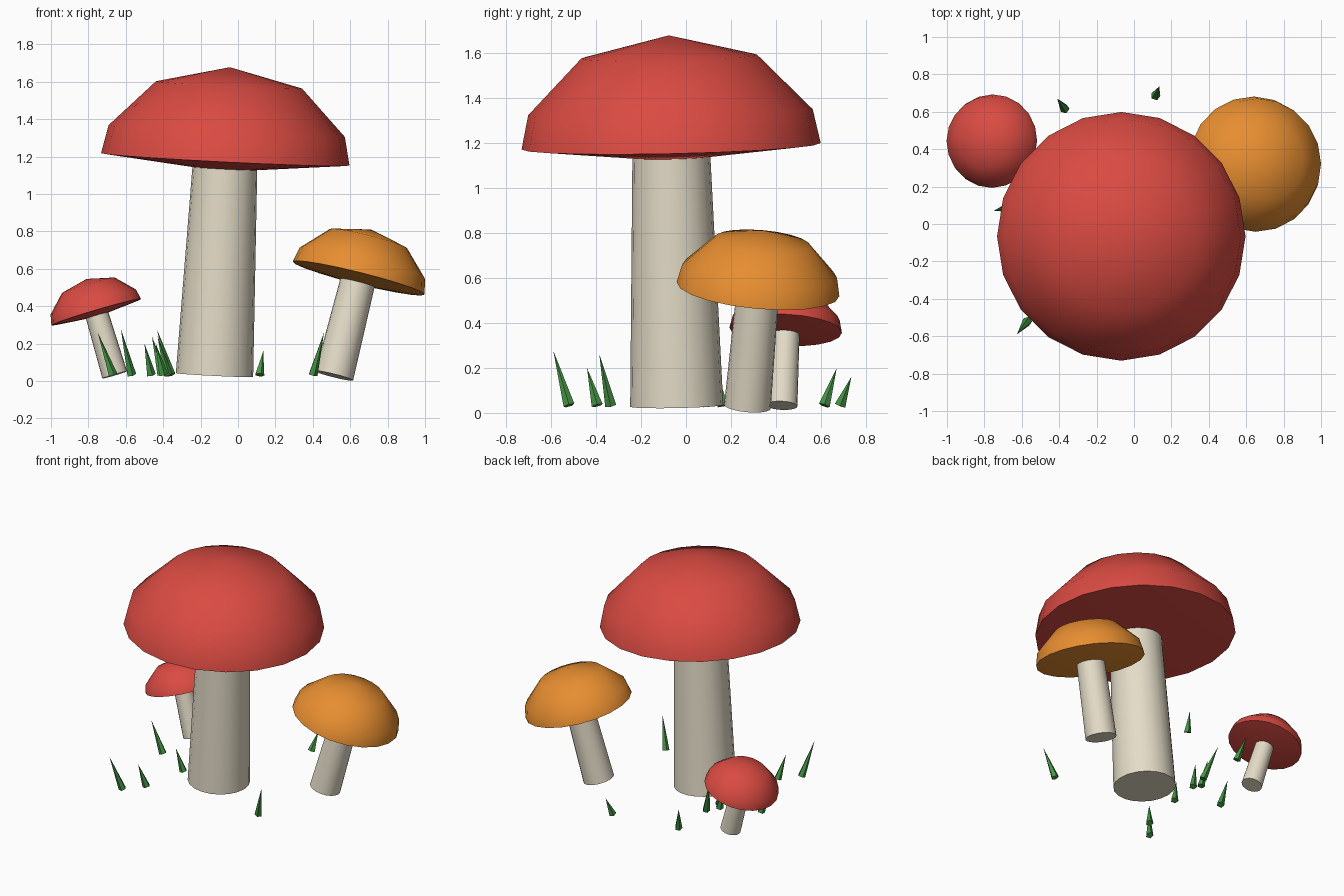
import bpy, bmesh, math
from mathutils import Vector, Matrix

if "Cube" in bpy.data.objects:
    bpy.data.objects.remove(bpy.data.objects["Cube"])


def material(name, rgb):
    m = bpy.data.materials.new(name)
    m.diffuse_color = (*rgb, 1)
    m.use_nodes = True
    m.node_tree.nodes["Principled BSDF"].inputs["Base Color"].default_value = m.diffuse_color
    return m


RED = material("red", (0.70, 0.07, 0.055))
ORANGE = material("orange", (0.80, 0.27, 0.03))
CREAM = material("cream", (0.78, 0.72, 0.58))
GREEN = material("green", (0.06, 0.30, 0.06))


def lathe(name, profile, sides, origin, axis, mat, smooth=True):
    """Spin an (r, h) profile about an axis; r = 0 gives a pole, open ends get capped."""
    turn = Vector((0, 0, 1)).rotation_difference(Vector(axis)).to_matrix().to_4x4()
    place = Matrix.Translation(origin) @ turn
    bm = bmesh.new()
    rings = []
    for r, h in profile:
        n = sides if r > 0 else 1
        rings.append([bm.verts.new(place @ Vector((r * math.cos(2 * math.pi * i / sides),
                                                   r * math.sin(2 * math.pi * i / sides), h)))
                      for i in range(n)])
    for a, b in zip(rings, rings[1:]):
        for i in range(sides):
            j = (i + 1) % sides
            quad = [a[i % len(a)], a[j % len(a)], b[j % len(b)], b[i % len(b)]]
            bm.faces.new(list(dict.fromkeys(quad)))
    for ring in (rings[0], rings[-1]):
        if len(ring) > 1:
            bm.faces.new(ring)
    bmesh.ops.recalc_face_normals(bm, faces=bm.faces)
    me = bpy.data.meshes.new(name)
    bm.to_mesh(me)
    bm.free()
    me.materials.append(mat)
    ob = bpy.data.objects.new(name, me)
    bpy.context.collection.objects.link(ob)
    if smooth:
        bpy.ops.object.select_all(action='DESELECT')
        ob.select_set(True)
        bpy.context.view_layer.objects.active = ob
        bpy.ops.object.shade_smooth_by_angle(angle=math.radians(45))
    return ob


def mushroom(name, centre, axis, cap_r, stem_len, r_bottom, r_top, mat):
    """Domed cap whose rim is centred on 'centre', with a tapering stem below."""
    cap = [(0, -0.10), (1, 0), (0.951, 0.228), (0.588, 0.60), (0, 0.742)]
    lathe(name + "_cap", [(r * cap_r, h * cap_r) for r, h in cap], 20, centre, axis, mat)
    lathe(name + "_stem", [(r_bottom, -stem_len), (r_top, 0)], 20, centre, axis, CREAM)


# Mushrooms
mushroom("large_mushroom", (-0.068, -0.066, 1.185), (0.05, -0.0215, 1),
         0.665, 1.155, 0.207, 0.172, RED)
mushroom("medium_mushroom", (0.645, 0.32, 0.55), (0.25, 0.09, 1),
         0.363, 0.54, 0.104, 0.094, ORANGE)
mushroom("small_mushroom", (-0.758, 0.443, 0.368), (-0.295, 0.05, 1),
         0.25, 0.35, 0.069, 0.062, RED)

# Grass blades: base x, y and tip x, y, z
blades = [
    (-0.67, 0.09, -0.75, 0.07, 0.26),
    (-0.57, -0.52, -0.626, -0.59, 0.277),
    (-0.465, -0.395, -0.50, -0.44, 0.20),
    (-0.40, -0.06, -0.44, -0.09, 0.20),
    (-0.36, 0.28, -0.433, 0.35, 0.275),
    (-0.41, 0.20, -0.46, 0.21, 0.24),
    (-0.375, 0.16, -0.43, 0.12, 0.24),
    (-0.37, 0.615, -0.41, 0.67, 0.20),
    (0.115, 0.685, 0.135, 0.735, 0.16),
    (0.40, -0.335, 0.46, -0.385, 0.26),
]
for k, (bx, by, tx, ty, tz) in enumerate(blades, 1):
    base = Vector((bx, by, 0.033))
    axis = Vector((tx, ty, tz)) - base
    lathe(f"grass_blade_{k}", [(0.026, 0), (0, axis.length)], 5, base, axis, GREEN, smooth=False)
